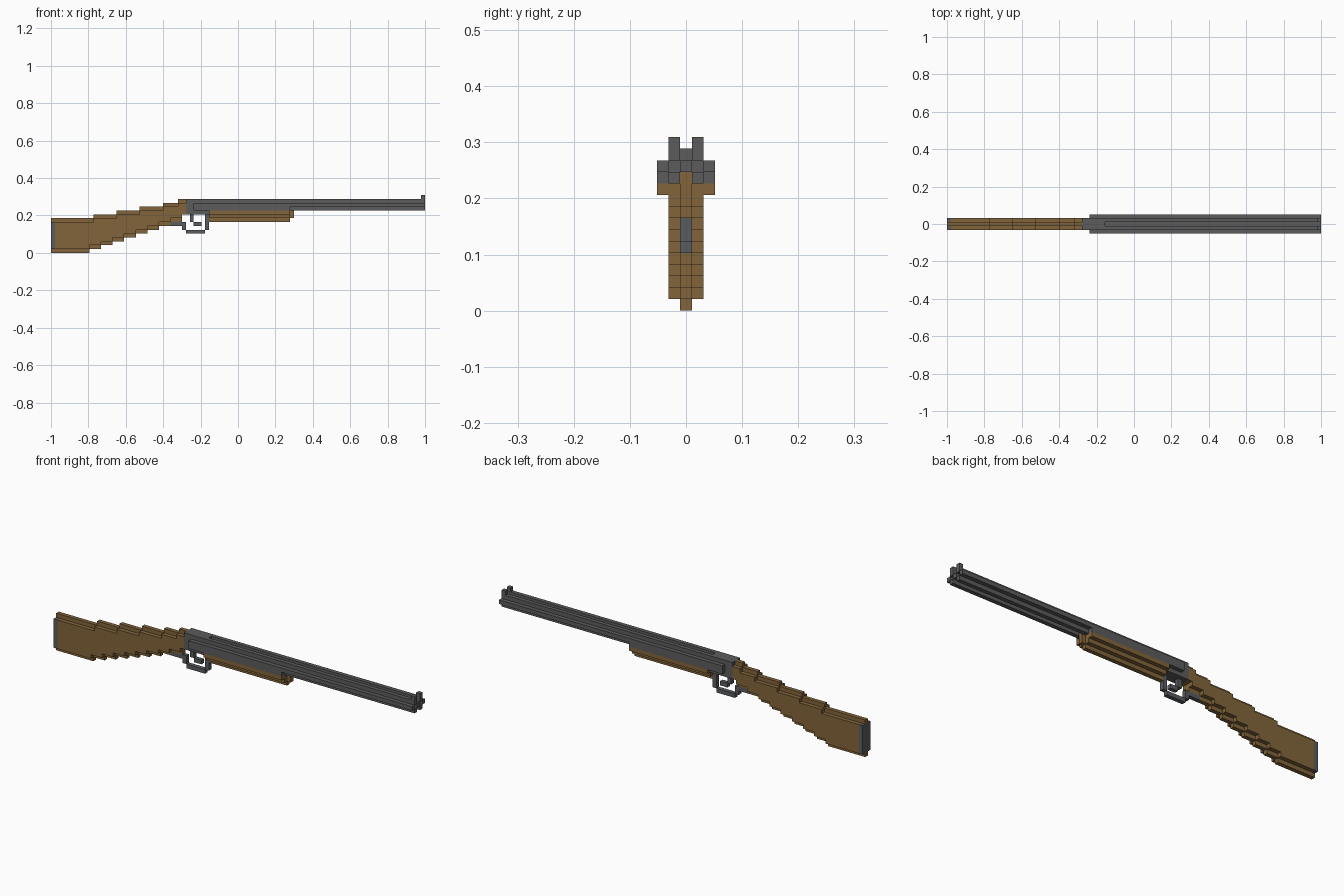
import bpy, bmesh

if "Cube" in bpy.data.objects:
    bpy.data.objects.remove(bpy.data.objects["Cube"])

V = 2.0 / 97          # one block; the model is 97 x 5 x 15 blocks


def material(name, rgb):
    m = bpy.data.materials.new(name)
    m.diffuse_color = (*rgb, 1)
    m.use_nodes = True
    m.node_tree.nodes["Principled BSDF"].inputs["Base Color"].default_value = m.diffuse_color
    return m


WOOD = material("walnut_brown", (0.225, 0.130, 0.043))
GREY = material("barrel_grey", (0.107, 0.107, 0.107))
STEEL = material("dark_steel", (0.100, 0.107, 0.118))

parts = {}            # part name -> (material, set of cells)
owner = {}            # cell -> part name


def blocks(part, mat, x0, x1, w, z0, z1, y0=None):
    """Fill columns x0..x1, rows z0..z1, and |y| <= w (or y0 <= |y| <= w)."""
    cells = parts.setdefault(part, (mat, set()))[1]
    for x in range(x0, x1):
        for z in range(z0, z1):
            for y in range(-w, w + 1):
                if (y0 is None or abs(y) >= y0) and (x, y, z) not in owner:
                    owner[(x, y, z)] = part
                    cells.add((x, y, z))


# butt pad
blocks("butt_pad", STEEL, 0, 1, 1, 1, 8)

# stock: stepped top and bottom edges, with a one-block ridge along the middle
for x in range(35):
    top = 9 + sum(x >= s for s in (11, 17, 23, 29, 33))
    low = 0 if x < 10 else min(8, 1 + (x - 10) // 3)
    if x == 34:
        low = 10
    blocks("stock", WOOD, x, x + 1, 0, low, top)
    blocks("stock", WOOD, x, x + 1, 1, min(low + 1, 10), top - 1)

# receiver
blocks("receiver", GREY, 35, 37, 1, 10, 14)
blocks("receiver", GREY, 37, 41, 1, 10, 14)
blocks("receiver", GREY, 37, 41, 2, 11, 13)

# fore end with its small nose between the barrels
blocks("fore_end", WOOD, 41, 62, 2, 10, 11)
blocks("fore_end", WOOD, 41, 62, 1, 9, 10)
blocks("fore_end", WOOD, 41, 62, 0, 8, 9)
blocks("fore_end", WOOD, 41, 62, 0, 11, 12)
blocks("fore_end", WOOD, 62, 63, 0, 9, 12)

# twin barrels: two joined plus-shaped tubes, shallow bores at the muzzle
blocks("barrels", GREY, 41, 97, 1, 11, 12, 1)
blocks("barrels", GREY, 41, 97, 1, 13, 14, 1)
blocks("barrels", GREY, 41, 96, 2, 12, 13)
blocks("barrels", GREY, 96, 97, 0, 12, 13)
blocks("barrels", GREY, 96, 97, 2, 12, 13, 2)
blocks("barrels", GREY, 41, 62, 2, 11, 12, 2)
blocks("front_sights", GREY, 96, 97, 1, 14, 15, 1)

# trigger guard and trigger
for x0, x1, z0, z1 in ((31, 34, 7, 8), (34, 35, 6, 8), (35, 40, 5, 6), (40, 41, 6, 10)):
    blocks("trigger_guard", STEEL, x0, x1, 0, z0, z1)
for x0, x1, z0, z1 in ((36, 37, 8, 10), (37, 39, 7, 8)):
    blocks("trigger", STEEL, x0, x1, 0, z0, z1)

# the four corners of each cube side, by outward direction
SIDES = {
    (1, 0, 0): ((1, 0, 0), (1, 1, 0), (1, 1, 1), (1, 0, 1)),
    (-1, 0, 0): ((0, 0, 0), (0, 0, 1), (0, 1, 1), (0, 1, 0)),
    (0, 1, 0): ((0, 1, 0), (0, 1, 1), (1, 1, 1), (1, 1, 0)),
    (0, -1, 0): ((0, 0, 0), (1, 0, 0), (1, 0, 1), (0, 0, 1)),
    (0, 0, 1): ((0, 0, 1), (1, 0, 1), (1, 1, 1), (0, 1, 1)),
    (0, 0, -1): ((0, 0, 0), (0, 1, 0), (1, 1, 0), (1, 0, 0)),
}

# build each part from its outer block sides, then merge flat areas
for name, (mat, cells) in parts.items():
    bm = bmesh.new()
    verts = {}
    for c in sorted(cells):
        for d, quad in SIDES.items():
            if tuple(a + b for a, b in zip(c, d)) in owner:
                continue
            face = []
            for q in quad:
                k = tuple(a + b for a, b in zip(c, q))
                if k not in verts:
                    verts[k] = bm.verts.new((-1 + k[0] * V, (k[1] - 0.5) * V, k[2] * V))
                face.append(verts[k])
            bm.faces.new(face)
    bmesh.ops.dissolve_limit(bm, angle_limit=0.01, verts=bm.verts[:], edges=bm.edges[:])
    mesh = bpy.data.meshes.new(name)
    bm.to_mesh(mesh)
    bm.free()
    mesh.materials.append(mat)
    bpy.context.collection.objects.link(bpy.data.objects.new(name, mesh))
